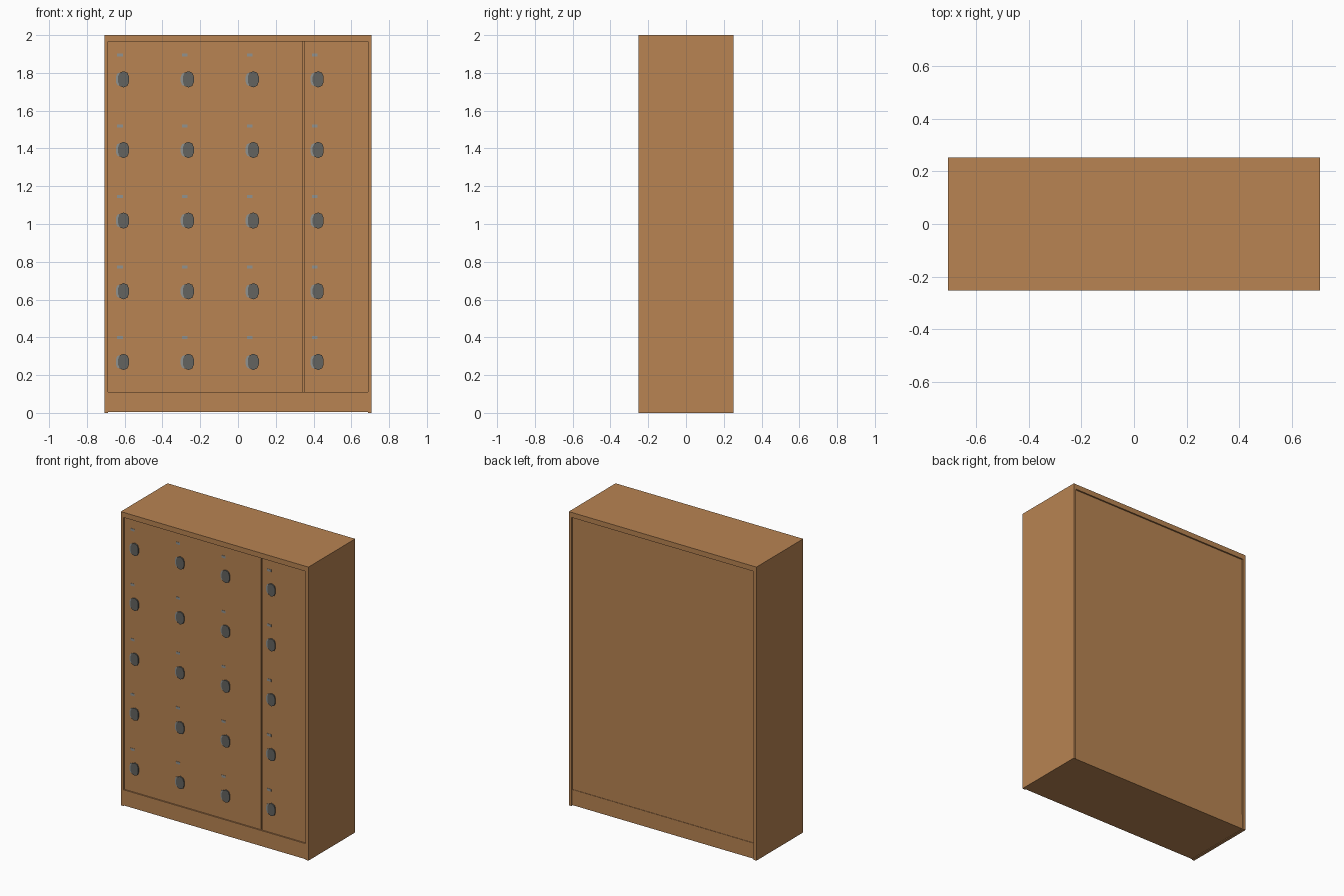
import bpy, bmesh, math

if "Cube" in bpy.data.objects:
    bpy.data.objects.remove(bpy.data.objects["Cube"])

def material(name, rgb):
    m = bpy.data.materials.new(name)
    m.diffuse_color = (*rgb, 1)
    m.use_nodes = True
    m.node_tree.nodes["Principled BSDF"].inputs["Base Color"].default_value = m.diffuse_color
    return m

wood = material("warm wood", (0.48, 0.23, 0.085))
dark = material("dark grey metal", (0.125, 0.125, 0.115))
light = material("light grey metal", (0.28, 0.29, 0.28))

def finish(name, bm, mat):
    me = bpy.data.meshes.new(name)
    bmesh.ops.recalc_face_normals(bm, faces=bm.faces)
    bm.to_mesh(me)
    bm.free()
    me.materials.append(mat)
    ob = bpy.data.objects.new(name, me)
    bpy.context.collection.objects.link(ob)
    return ob

def box(name, x0, x1, y0, y1, z0, z1, mat):
    bm = bmesh.new()
    bmesh.ops.create_cube(bm, size=1)
    for v in bm.verts:
        v.co = (x1 if v.co.x > 0 else x0,
                y1 if v.co.y > 0 else y0,
                z1 if v.co.z > 0 else z0)
    return finish(name, bm, mat)

def rounded_plate(name, cx, cz, w, h, y0, y1, mat, n=4):
    # upright plate with rounded ends, extruded from y1 towards the front at y0
    bm = bmesh.new()
    r = w / 2
    pts = []
    for s, start in ((1, 0), (-1, math.pi)):
        for i in range(n + 1):
            a = start + math.pi * i / n
            pts.append((cx + r * math.cos(a), y1, cz + s * (h / 2 - r) + r * math.sin(a)))
    f = bm.faces.new([bm.verts.new(p) for p in pts])
    ext = bmesh.ops.extrude_face_region(bm, geom=[f])
    for v in ext["geom"]:
        if isinstance(v, bmesh.types.BMVert):
            v.co.y = y0
    return finish(name, bm, mat)

W, D, H = 0.707, 0.252, 2.0      # half width, half depth, height
IX, Z0, Z1 = 0.687, 0.11, 1.965  # inner opening
REC = 0.01                       # recess of doors and back

# Carcass
box("top_panel", -W, W, -D, D, Z1, H, wood)
for s, n in ((-1, "left"), (1, "right")):
    xa, xb = sorted((s * IX, s * W))
    box(n + "_side", xa, xb, -D, D, 0, Z1, wood)
box("base_plinth", -IX, IX, -D + 0.001, D - REC + 0.003, 0.004, Z0, wood)
box("back_panel", -IX, IX, D - 0.03, D - REC, Z0, Z1, wood)
box("inner_core", -IX, IX, -D + 0.03, D - 0.03, Z0, Z1, wood)

# Door fronts, with the narrow groove before the last column
COLS, ROWS = 4, 5
cw, rh = 2 * IX / COLS, (Z1 - Z0) / ROWS
yf = -D + REC
for c in range(COLS):
    x0 = -IX + c * cw
    gap = 0.005 if c == COLS - 1 else 0
    for r in range(ROWS):
        z0 = Z0 + r * rh
        box(f"door_{c}_{r}", x0 + gap, x0 + cw, yf, -D + 0.03, z0, z0 + rh, wood)
        # Lock: light back plate, dark oval knob and small tag above
        hx, hz = x0 + 0.077, 0.27 + r * 0.374
        rounded_plate("lock_plate", hx - 0.012, hz, 0.05, 0.075, yf - 0.003, yf, light)
        rounded_plate("lock_knob", hx + 0.004, hz, 0.058, 0.086, yf - 0.008, yf, dark)
        box("door_tag", hx - 0.03, hx, yf - 0.002, yf, hz + 0.12, hz + 0.136, light)
